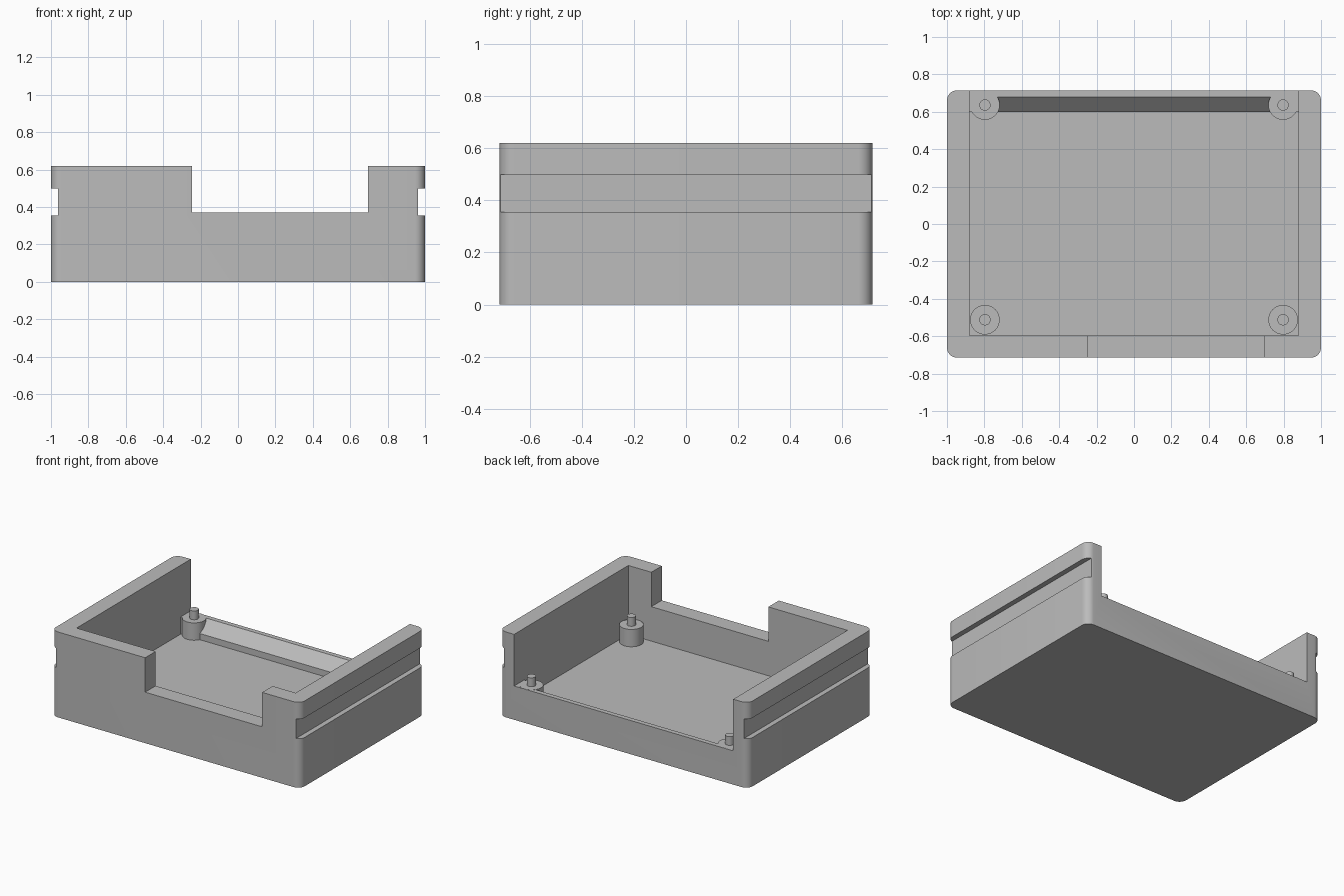
import bpy, bmesh, math

cube = bpy.data.objects.get("Cube")
if cube:
    bpy.data.objects.remove(cube, do_unlink=True)

# Single plain grey
grey = bpy.data.materials.new("plain_grey")
grey.use_nodes = True
colour = (0.5, 0.5, 0.5, 1)
grey.diffuse_color = colour
grey.node_tree.nodes["Principled BSDF"].inputs["Base Color"].default_value = colour


def finish(name, bm):
    """Turn a bmesh into a linked grey object."""
    bmesh.ops.recalc_face_normals(bm, faces=bm.faces)
    mesh = bpy.data.meshes.new(name)
    bm.to_mesh(mesh)
    bm.free()
    mesh.materials.append(grey)
    obj = bpy.data.objects.new(name, mesh)
    bpy.context.collection.objects.link(obj)
    return obj


def prism(name, x0, x1, profile, corner=0):
    """Extrude a (y, z) profile along x, optionally rounding vertical edges."""
    bm = bmesh.new()
    face = bm.faces.new([bm.verts.new((x0, y, z)) for y, z in profile])
    new = bmesh.ops.extrude_face_region(bm, geom=[face])["geom"]
    moved = [v for v in new if isinstance(v, bmesh.types.BMVert)]
    bmesh.ops.translate(bm, verts=moved, vec=(x1 - x0, 0, 0))
    if corner:
        upright = [e for e in bm.edges
                   if abs(e.verts[0].co.z - e.verts[1].co.z) > 0.1]
        bmesh.ops.bevel(bm, geom=upright, offset=corner, segments=8,
                        profile=0.5, affect='EDGES')
    return finish(name, bm)


def box(name, x0, x1, y0, y1, z0, z1, corner=0):
    return prism(name, x0, x1, [(y0, z0), (y1, z0), (y1, z1), (y0, z1)], corner)


def smooth(obj):
    bpy.ops.object.select_all(action='DESELECT')
    obj.select_set(True)
    bpy.context.view_layer.objects.active = obj
    bpy.ops.object.shade_smooth_by_angle(angle=math.radians(30))


DEPTH, HEIGHT = 0.715, 0.62
FLOOR, RIM = 0.12, 0.245
INNER = 0.88

# Case body with rounded upright corners
case = box("case_body", -1, 1, -DEPTH, DEPTH, 0, HEIGHT, corner=0.055)

# Cutters: tray, open back, sloped trough at the back, front notch, side grooves
cutters = [
    box("tray_cutter", -INNER, INNER, -0.595, 0.6, FLOOR, 1),
    box("back_opening_cutter", -INNER, INNER, 0.3, 1, RIM, 1),
    prism("slope_cutter", -0.75, 0.75,
          [(0.5, 0.165), (0.6, 0.165), (0.68, RIM), (0.68, 0.9), (0.5, 0.9)]),
    box("front_notch_cutter", -0.245, 0.695, -1, -0.4, 0.37, 1),
]
for side in (-1, 1):
    cutters.append(box("groove_cutter", *sorted((side * 0.963, side * 1.2)),
                       -1, 1, 0.355, 0.498))

bpy.context.view_layer.objects.active = case
for cutter in cutters:
    mod = case.modifiers.new("cut", 'BOOLEAN')
    mod.operation, mod.solver, mod.object = 'DIFFERENCE', 'EXACT', cutter
    bpy.ops.object.modifier_apply(modifier=mod.name)
    bpy.data.objects.remove(cutter, do_unlink=True)
smooth(case)


def cylinder(name, x, y, radius, z0, z1):
    bm = bmesh.new()
    bmesh.ops.create_cone(bm, cap_ends=True, segments=40, radius1=radius,
                          radius2=radius, depth=z1 - z0)
    bmesh.ops.translate(bm, verts=bm.verts, vec=(x, y, (z0 + z1) / 2))
    smooth(finish(name, bm))


# Four standoffs, each with a locating pin
for side, left_right in ((-1, "right"), (1, "left")):
    for y, end in ((-0.512, "front"), (0.636, "back")):
        label = end + "_" + left_right
        cylinder(label + "_standoff", side * 0.797, y, 0.079, FLOOR - 0.02, RIM + 0.001)
        cylinder(label + "_pin", side * 0.797, y, 0.03, RIM - 0.02, 0.31)
